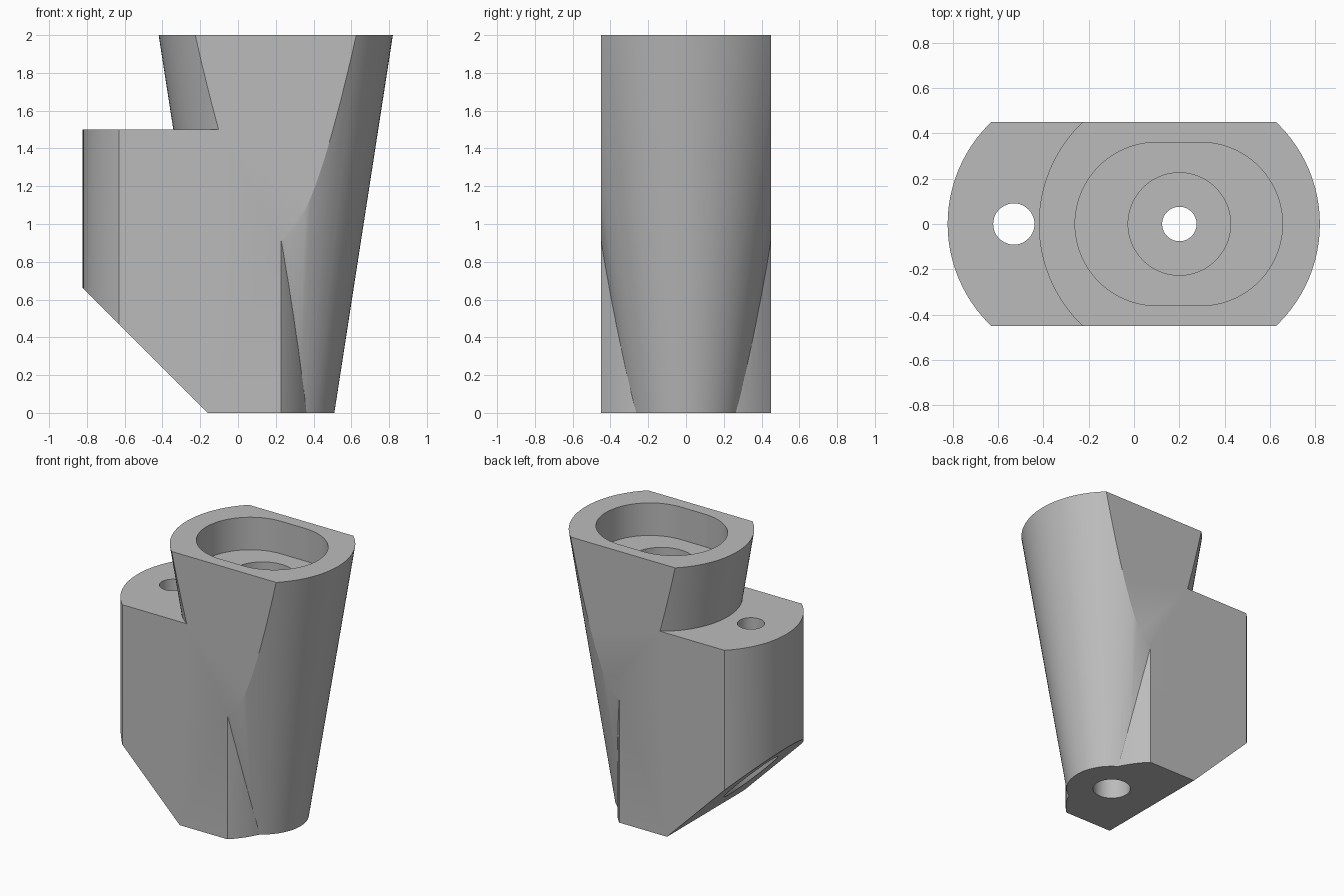
import bpy, bmesh, math
from mathutils import Vector

cube = bpy.data.objects.get("Cube")
if cube:
    bpy.data.objects.remove(cube, do_unlink=True)

SEGMENTS = 96

grey = bpy.data.materials.new("plain_grey")
grey.use_nodes = True
colour = (0.5, 0.5, 0.5, 1)
grey.diffuse_color = colour
grey.node_tree.nodes["Principled BSDF"].inputs["Base Color"].default_value = colour


def finish(bm, name):
    bmesh.ops.recalc_face_normals(bm, faces=bm.faces)
    mesh = bpy.data.meshes.new(name)
    bm.to_mesh(mesh)
    bm.free()
    mesh.materials.append(grey)
    obj = bpy.data.objects.new(name, mesh)
    bpy.context.collection.objects.link(obj)
    return obj


def turned(name, profile, x):
    """Solid of revolution from (radius, z) pairs about a vertical axis at x."""
    bm = bmesh.new()
    rings = []
    for r, z in profile:
        rings.append([bm.verts.new((x + r * math.cos(a), r * math.sin(a), z))
                      for a in (math.tau * i / SEGMENTS for i in range(SEGMENTS))])
    for low, high in zip(rings, rings[1:]):
        for i in range(SEGMENTS):
            j = (i + 1) % SEGMENTS
            bm.faces.new((low[i], low[j], high[j], high[i]))
    bm.faces.new(rings[0])
    bm.faces.new(rings[-1])
    return finish(bm, name)


def prism(name, points, direction):
    """Outline pushed along a direction."""
    bm = bmesh.new()
    face = bm.faces.new([bm.verts.new(p) for p in points])
    result = bmesh.ops.extrude_face_region(bm, geom=[face], use_keep_orig=True)
    verts = [g for g in result["geom"] if isinstance(g, bmesh.types.BMVert)]
    bmesh.ops.translate(bm, verts=verts, vec=Vector(direction))
    return finish(bm, name)


def combine(target, tool, operation):
    mod = target.modifiers.new(operation.lower(), 'BOOLEAN')
    mod.operation = operation
    mod.solver = 'EXACT'
    mod.object = tool
    bpy.context.view_layer.update()
    bpy.context.view_layer.objects.active = target
    bpy.ops.object.modifier_apply(modifier=mod.name)
    bpy.data.objects.remove(tool, do_unlink=True)


# Tapered socket joined to the round-ended side lug
body = turned("tapered_bracket", [(0.279, -0.2), (0.651, 2.2)], 0.2)
lug = turned("side_lug", [(0.622, -0.3), (0.622, 1.5)], -0.2)
combine(body, lug, 'UNION')

# Flat sides, flat ends and the sloping underside
outline = [(-0.16, 0), (1, 0), (1, 2), (-1, 2), (-1, 0.84)]
envelope = prism("envelope", [(x, -0.45, z) for x, z in outline], (0, 0.9, 0))
combine(body, envelope, 'INTERSECT')

# Oblong pocket in the top
half = SEGMENTS // 2
pocket_outline = []
for centre, start in ((0.295, -math.pi / 2), (0.1, math.pi / 2)):
    for i in range(half + 1):
        a = start + math.pi * i / half
        pocket_outline.append((centre + 0.36 * math.cos(a), 0.36 * math.sin(a), 1.76))
combine(body, prism("pocket", pocket_outline, (0, 0, 0.5)), 'DIFFERENCE')

# Stepped bore through the socket
bore = turned("stepped_bore", [(0.128, -0.2), (0.128, 0.4), (0.076, 0.4),
                               (0.076, 1.2), (0.226, 1.2), (0.226, 1.9)], 0.2)
combine(body, bore, 'DIFFERENCE')

# Screw hole in the lug, widened from below
screw_hole = turned("screw_hole", [(0.18, -0.2), (0.18, 1.1),
                                   (0.091, 1.1), (0.091, 1.7)], -0.53)
combine(body, screw_hole, 'DIFFERENCE')

# Smooth curved walls with crisp edges
bpy.ops.object.select_all(action='DESELECT')
body.select_set(True)
bpy.context.view_layer.objects.active = body
bpy.ops.object.shade_smooth_by_angle(angle=math.radians(20))
